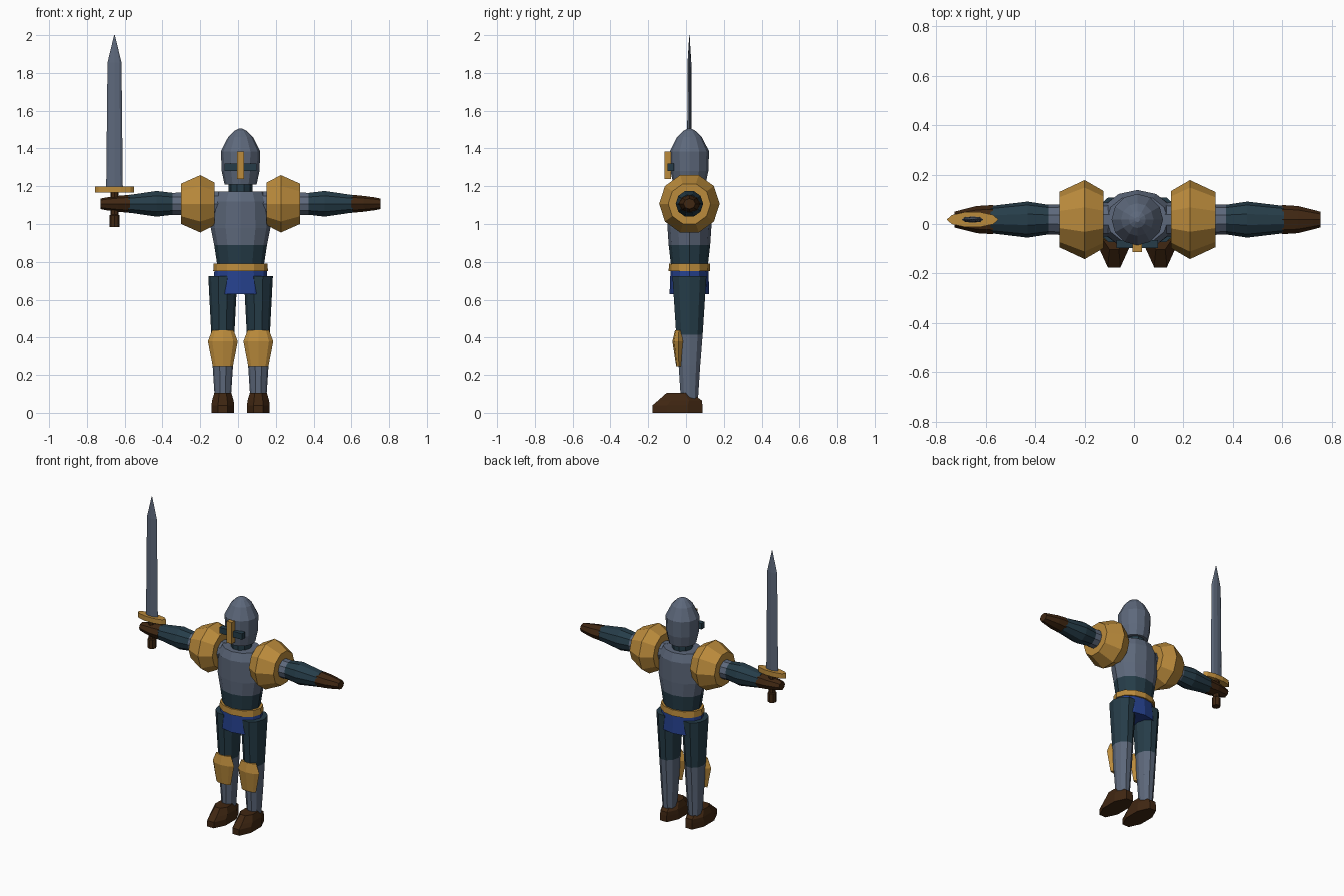
import bpy, bmesh, math

old = bpy.data.objects.get("Cube")
if old:
    bpy.data.objects.remove(old, do_unlink=True)


def material(name, rgb):
    m = bpy.data.materials.new(name)
    m.use_nodes = True
    m.diffuse_color = (*rgb, 1)
    m.node_tree.nodes["Principled BSDF"].inputs["Base Color"].default_value = (*rgb, 1)
    return m


STEEL = material("steel_grey", (0.11, 0.14, 0.20))
GOLD = material("gold", (0.50, 0.26, 0.045))
TEAL = material("dark_teal", (0.019, 0.046, 0.066))
BLUE = material("tunic_blue", (0.019, 0.053, 0.27))
BROWN = material("leather_brown", (0.051, 0.020, 0.006))

CX, CY, ARM_Z = 0.0135, 0.018, 1.107


def finish(bm, name, mats):
    bmesh.ops.recalc_face_normals(bm, faces=bm.faces)
    me = bpy.data.meshes.new(name)
    bm.to_mesh(me)
    bm.free()
    for m in mats:
        me.materials.append(m)
    ob = bpy.data.objects.new(name, me)
    bpy.context.collection.objects.link(ob)
    return ob


def loft(name, rings, sides, mats, center, axis="z", flat_front=False, split=None):
    """Join rings (position, half width, half depth, depth shift) along an axis.
    Bands after index split use the second material."""
    start = math.pi / sides if flat_front else 0
    angles = [start + 2 * math.pi * i / sides for i in range(sides)]
    mu = max(abs(math.cos(a)) for a in angles)
    mv = max(abs(math.sin(a)) for a in angles)
    bm = bmesh.new()
    loops = []
    for t, ru, rv, *shift in rings:
        s = shift[0] if shift else 0
        loop = []
        for a in angles:
            u, v = ru * math.cos(a) / mu, rv * math.sin(a) / mv + s
            p = (u, v, t) if axis == "z" else (t, u, v)
            loop.append(bm.verts.new([c + d for c, d in zip(center, p)]))
        loops.append(loop)
    for k, (low, high) in enumerate(zip(loops, loops[1:])):
        for i in range(sides):
            j = (i + 1) % sides
            f = bm.faces.new((low[i], low[j], high[j], high[i]))
            f.material_index = int(split is not None and k >= split)
    bm.faces.new(loops[0])
    bm.faces.new(loops[-1]).material_index = int(split is not None)
    return finish(bm, name, mats)


def box(name, size, center, mat):
    bm = bmesh.new()
    bmesh.ops.create_cube(bm, size=1)
    for v in bm.verts:
        v.co = [c + s * x for c, s, x in zip(center, size, v.co)]
    return finish(bm, name, [mat])


body = (CX, CY, 0)

# Torso: teal waist below a steel breastplate
loft("torso", [(0.76, 0.12, 0.095), (0.89, 0.14, 0.11), (0.98, 0.158, 0.116),
               (1.12, 0.15, 0.12), (1.172, 0.125, 0.1)],
     12, [TEAL, STEEL], body, split=1)
loft("belt", [(0.75, 0.145, 0.11), (0.79, 0.142, 0.108)], 12, [GOLD], body)
loft("tunic_skirt", [(0.63, 0.15, 0.105), (0.76, 0.138, 0.1)], 12, [BLUE], body)

# Head
loft("neck", [(1.15, 0.063, 0.063), (1.24, 0.063, 0.063)], 10, [TEAL], body)
loft("helmet", [(1.21, 0.085, 0.085), (1.28, 0.1, 0.1), (1.385, 0.104, 0.104),
                (1.46, 0.066, 0.066), (1.492, 0.034, 0.034), (1.505, 0.01, 0.01)],
     12, [STEEL], body)
box("visor_slit", (0.168, 0.034, 0.04), (CX, -0.081, 1.3), TEAL)
box("nose_guard", (0.038, 0.034, 0.145), (CX, -0.096, 1.312), GOLD)

# Limbs, one set on each side
for side, s in (("right", -1), ("left", 1)):
    shoulder = (CX, CY, ARM_Z)
    loft(side + "_arm", [(s * 0.1, 0.07, 0.066), (s * 0.36, 0.06, 0.058),
                         (s * 0.445, 0.073, 0.068), (s * 0.595, 0.055, 0.046)],
         10, [STEEL, TEAL], shoulder, "x", split=1)
    loft(side + "_hand", [(s * 0.585, 0.059, 0.048), (s * 0.65, 0.055, 0.042),
                          (s * 0.71, 0.04, 0.034), (s * 0.741, 0.032, 0.028)],
         8, [BROWN], shoulder, "x")
    loft(side + "_shoulder_guard", [(s * 0.137, 0.116, 0.112), (s * 0.213, 0.16, 0.152),
                                    (s * 0.316, 0.112, 0.106)],
         10, [GOLD], shoulder, "x")

    leg = (CX + s * 0.094, CY, 0)
    loft(side + "_leg", [(0.05, 0.041, 0.044), (0.25, 0.054, 0.057),
                         (0.415, 0.061, 0.07), (0.725, 0.077, 0.09)],
         10, [STEEL, TEAL], leg, split=2)
    loft(side + "_knee_guard", [(0.245, 0.053, 0.014, -0.056), (0.38, 0.079, 0.032, -0.058),
                                (0.44, 0.056, 0.02, -0.056)],
         8, [GOLD], leg)
    loft(side + "_boot", [(0, 0.06, 0.132, -0.063), (0.04, 0.06, 0.132, -0.063),
                          (0.065, 0.057, 0.116, -0.05), (0.105, 0.045, 0.066, -0.055)],
         8, [BROWN], leg, flat_front=True)

# Sword held upright in the right hand
grip = (-0.654, CY, 0)
loft("sword_grip", [(0.985, 0.027, 0.027), (1.045, 0.027, 0.027),
                    (1.05, 0.021, 0.021), (1.17, 0.021, 0.021)],
     8, [BROWN], grip)
loft("sword_guard", [(1.166, 0.104, 0.03), (1.199, 0.104, 0.03)], 10, [GOLD], grip)
loft("sword_blade", [(1.19, 0.044, 0.013), (1.855, 0.037, 0.01), (2.0, 0.002, 0.001)],
     8, [STEEL], grip)
